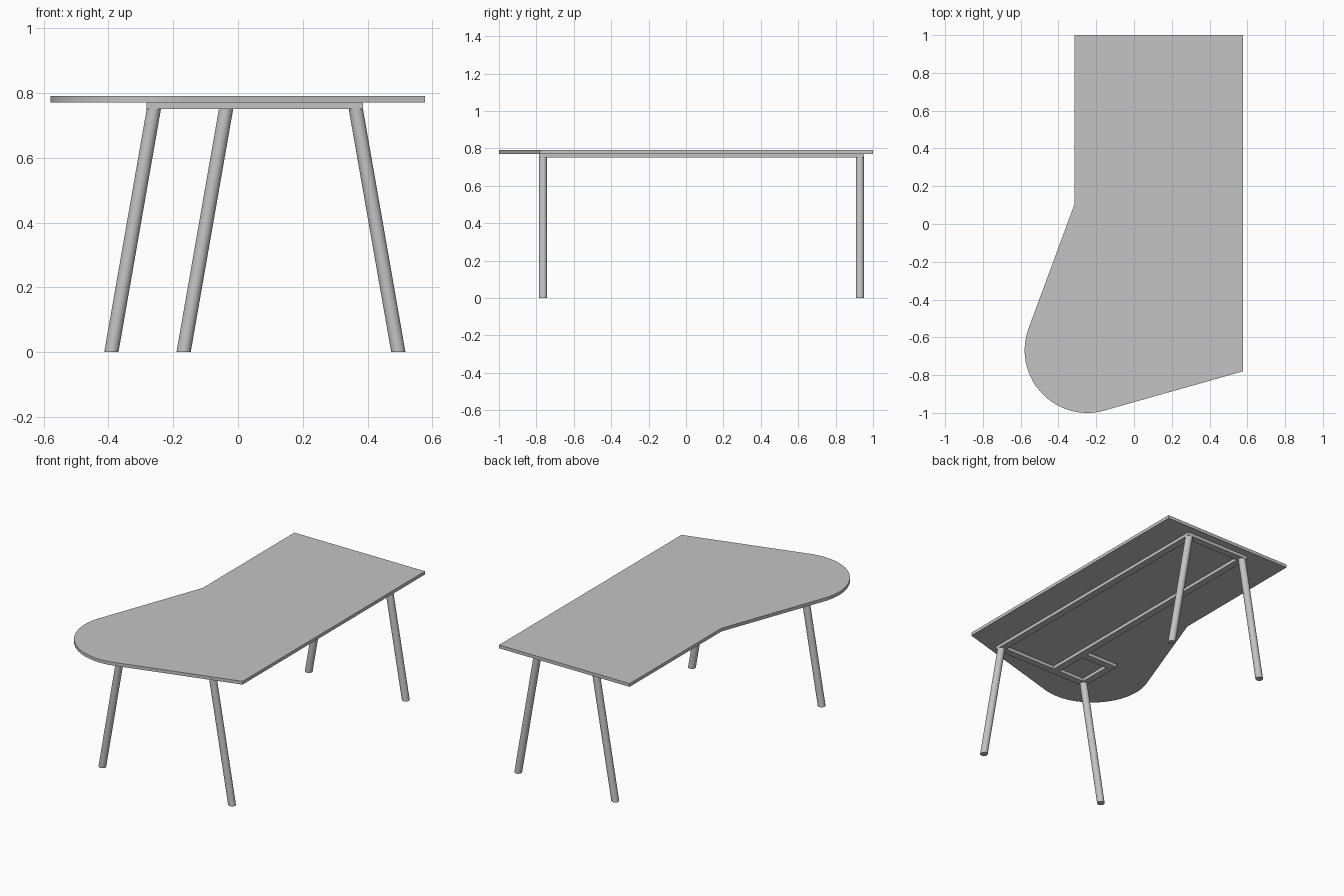
import bpy, bmesh, math
from mathutils import Vector

if "Cube" in bpy.data.objects:
    bpy.data.objects.remove(bpy.data.objects["Cube"])

grey = bpy.data.materials.new("light_grey")
grey.diffuse_color = (0.55, 0.55, 0.55, 1)
grey.use_nodes = True
grey.node_tree.nodes["Principled BSDF"].inputs["Base Color"].default_value = grey.diffuse_color

LEG_R = 0.022           # leg radius, also half the rail width
LEG_TOP, TOP_Z0, TOP_Z1 = 0.75, 0.77, 0.79
X_RIGHT, X_BACK, X_FRONT = 0.364, -0.037, -0.26   # leg heads
Y_FRONT, Y_BACK = -0.765, 0.93
SPLAY = 0.131


def prism(name, lower, upper):
    """Solid between two matching outlines, smooth except at sharp edges."""
    bm = bmesh.new()
    a = [bm.verts.new(p) for p in lower]
    b = [bm.verts.new(p) for p in upper]
    bm.faces.new(a[::-1])
    bm.faces.new(b)
    n = len(a)
    for i in range(n):
        j = (i + 1) % n
        bm.faces.new((a[i], a[j], b[j], b[i]))
    bmesh.ops.recalc_face_normals(bm, faces=bm.faces)
    for f in bm.faces:
        f.smooth = True
    mesh = bpy.data.meshes.new(name)
    bm.to_mesh(mesh)
    bm.free()
    mesh.set_sharp_from_angle(angle=math.radians(30))
    mesh.materials.append(grey)
    obj = bpy.data.objects.new(name, mesh)
    bpy.context.collection.objects.link(obj)
    return obj


def slab(name, outline, z0, z1):
    return prism(name, [(x, y, z0) for x, y in outline], [(x, y, z1) for x, y in outline])


def rail(name, x0, x1, y0, y1):
    return slab(name, [(x0, y0), (x1, y0), (x1, y1), (x0, y1)], LEG_TOP, TOP_Z0)


def leg(name, x, y, splay):
    ring = [Vector((x + LEG_R * math.cos(t), y + LEG_R * math.sin(t), LEG_TOP))
            for t in (math.tau * i / 32 for i in range(32))]
    return prism(name, [p + Vector((splay, 0, -LEG_TOP)) for p in ring], ring)


# Table top: straight sides joined by a round lobe at the front left
cx, cy, r = -0.247, -0.668, 0.332
a0, a1 = math.radians(160), math.radians(285)
arc = [(cx + r * math.cos(a0 + (a1 - a0) * i / 32),
        cy + r * math.sin(a0 + (a1 - a0) * i / 32)) for i in range(33)]
slab("table_top", [(0.577, -0.78), (0.577, 1.0), (-0.315, 1.0), (-0.315, 0.105)] + arc,
     TOP_Z0, TOP_Z1)

# Splayed round legs
leg("leg_front_right", X_RIGHT, Y_FRONT, SPLAY)
leg("leg_back_right", X_RIGHT, Y_BACK, SPLAY)
leg("leg_front_left", X_FRONT, Y_FRONT, -SPLAY)
leg("leg_back_left", X_BACK, Y_BACK, -SPLAY)

# Main frame under the top
w = LEG_R
rail("front_rail", X_FRONT - w, X_RIGHT + w, Y_FRONT - w, Y_FRONT + w)
rail("back_rail", X_BACK - w, X_RIGHT + w, Y_BACK - w, Y_BACK + w)
rail("right_rail", X_RIGHT - w, X_RIGHT + w, Y_FRONT + w, Y_BACK - w)
rail("left_rail", X_BACK - w, X_BACK + w, Y_FRONT + w, Y_BACK - w)

# Small side frame that carries the lobe
y_brace = -0.515
rail("lobe_side_rail", X_FRONT - w, X_FRONT + w, Y_FRONT + w, y_brace - w)
rail("lobe_cross_rail", X_FRONT - w, X_BACK - w, y_brace - w, y_brace + w)
